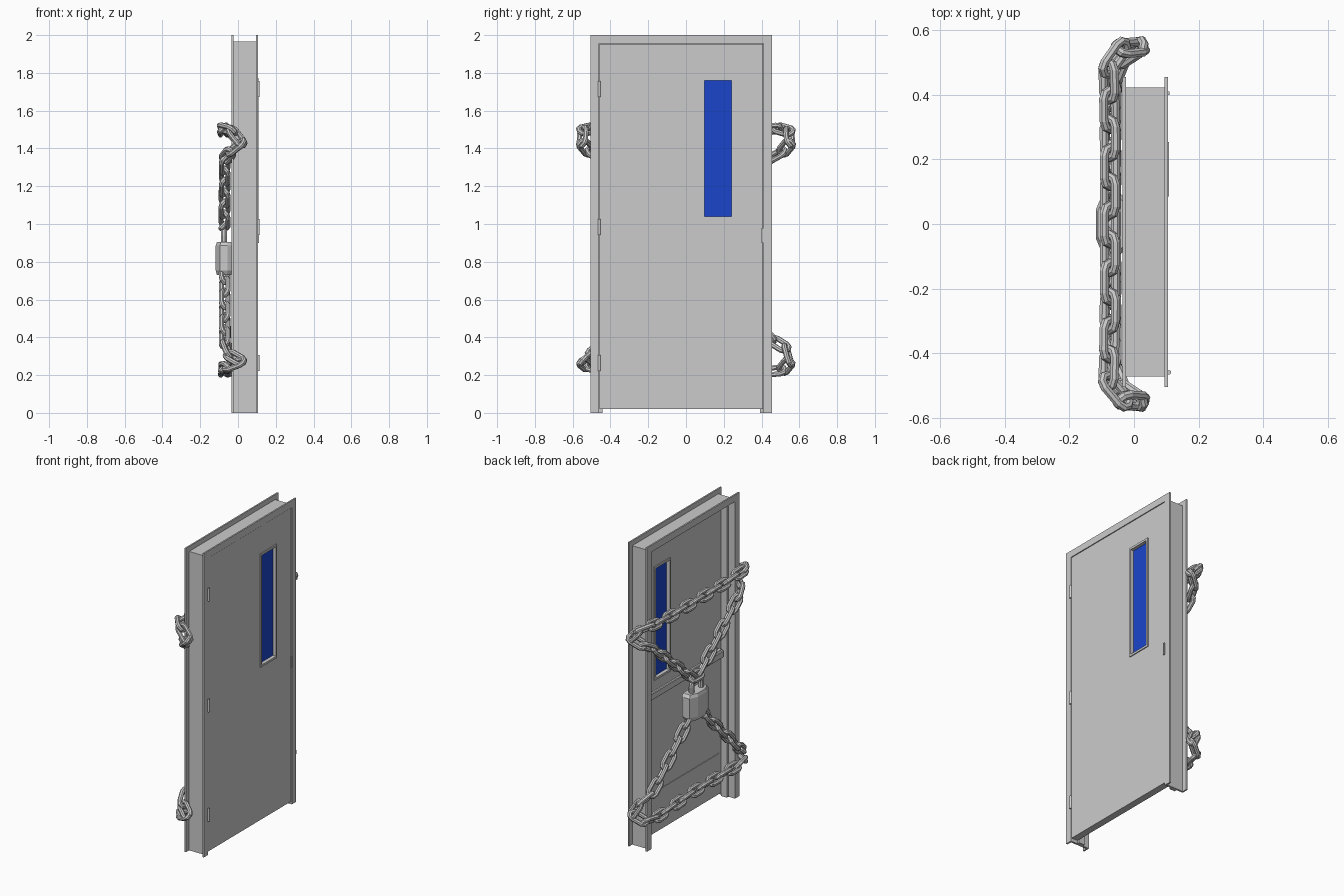
import bpy, bmesh, math
from mathutils import Vector, Matrix

if "Cube" in bpy.data.objects:
    bpy.data.objects.remove(bpy.data.objects["Cube"])

YC, HALF, TOP = -0.025, 0.435, 1.955   # door opening centre, half width, head height


def finish(name, bm, mat=None):
    bmesh.ops.recalc_face_normals(bm, faces=bm.faces)
    me = bpy.data.meshes.new(name)
    bm.to_mesh(me)
    bm.free()
    ob = bpy.data.objects.new(name, me)
    bpy.context.collection.objects.link(ob)
    if mat:
        me.materials.append(mat)
    return ob


def box(name, x, y, z, mat=None, bevel=0):
    bm = bmesh.new()
    size = [b - a for a, b in (x, y, z)]
    mid = [(a + b) / 2 for a, b in (x, y, z)]
    bmesh.ops.create_cube(bm, size=1, matrix=Matrix.Translation(mid) @ Matrix.Diagonal((*size, 1)))
    if bevel:
        bmesh.ops.bevel(bm, geom=bm.edges[:], offset=bevel, segments=1, affect='EDGES')
    return finish(name, bm, mat)


def ring(name, outer, inner, x0, x1):
    """Rectangular plate with a rectangular hole; rects are (y0, y1, z0, z1)."""
    bm = bmesh.new()
    loops = []
    for r, x in ((outer, x0), (outer, x1), (inner, x1), (inner, x0)):
        y0, y1, z0, z1 = r
        loops.append([bm.verts.new((x, y, z)) for y, z in ((y0, z0), (y1, z0), (y1, z1), (y0, z1))])
    for k in range(4):
        a, b = loops[k], loops[(k + 1) % 4]
        for i in range(4):
            j = (i + 1) % 4
            bm.faces.new((a[i], a[j], b[j], b[i]))
    return finish(name, bm)


def cylinder(name, r, loc, depth, sides=12):
    bm = bmesh.new()
    bmesh.ops.create_cone(bm, cap_ends=True, segments=sides, radius1=r, radius2=r, depth=depth,
                          matrix=Matrix.Translation(loc))
    return finish(name, bm)


def tube(bm, pts, planes, r, closed, matrix=Matrix(), sides=8):
    """Sweep a circle along pts lying in the XY plane; planes are the outward normals."""
    rows = []
    for p, n in zip(pts, planes):
        rows.append([bm.verts.new(matrix @ (p + n * r * math.cos(t) + Vector((0, 0, r * math.sin(t)))))
                     for t in (2 * math.pi * (k + 0.5) / sides for k in range(sides))])
    for i in range(len(rows) if closed else len(rows) - 1):
        a, b = rows[i], rows[(i + 1) % len(rows)]
        for k in range(sides):
            m = (k + 1) % sides
            bm.faces.new((a[k], a[m], b[m], b[k]))


# door frame: channel profile (x, distance outside the opening) mitred round jambs and head
profile = [(-.035, .045), (-.035, 0), (.012, 0), (.012, -.017), (.055, -.017), (.055, 0),
           (.105, 0), (.105, .045), (.095, .045), (.095, .0125), (-.025, .0125), (-.025, .045)]
bm = bmesh.new()
rows = []
for x, d in profile:
    w = HALF + d
    rows.append([bm.verts.new(c) for c in ((x, YC - w, 0), (x, YC - w, TOP + d),
                                           (x, YC + w, TOP + d), (x, YC + w, 0))])
for i in range(len(rows)):
    a, b = rows[i], rows[(i + 1) % len(rows)]
    for k in range(3):
        bm.faces.new((a[k], a[k + 1], b[k + 1], b[k]))
bm.faces.new([r[0] for r in rows])
bm.faces.new([r[3] for r in rows])
finish("door_frame", bm)

# door leaf with window opening, trim and glass
blue = bpy.data.materials.new("blue_glass")
blue.diffuse_color = (0.01, 0.06, 0.6, 1)
blue.use_nodes = True
blue.node_tree.nodes["Principled BSDF"].inputs["Base Color"].default_value = blue.diffuse_color
pane = (.097, .242, 1.04, 1.76)
ring("door_leaf", (YC - HALF + .003, YC + HALF - .003, .02, TOP - .003), (.09, .248, 1.033, 1.767), .056, .102)
ring("window_trim", (.085, .254, 1.026, 1.774), pane, .05, .108)
box("window_glass", (.073, .085), (.095, .244), (1.038, 1.762), blue)

# push bar and kick plate on the inner face, latch on the outer edge
box("push_bar", (.02, .04), (-.425, .375), (.93, .975), bevel=.004)
for y in (-.40, .33):
    box("push_bar_mount", (.035, .058), (y - .025, y + .025), (.925, .98))
box("kick_plate", (.052, .057), (-.42, .37), (.03, .29))
box("latch", (.09, .11), (.4, .411), (.9, .98))

# hinges
for z in (.265, .985, 1.715):
    cylinder("hinge", .007, (.108, YC - HALF, z), .085)

# padlock body: octagonal plan with chamfered ends
plan = [(-.03, -.085), (-.03, .085), (-.055, .1), (-.095, .1), (-.118, .045),
        (-.118, -.045), (-.095, -.1), (-.055, -.1)]
bm = bmesh.new()
levels = []
for z, s in ((.73, .86), (.755, 1), (.885, 1), (.905, .86)):
    levels.append([bm.verts.new((-.075 + (x + .075) * s, y * s, z)) for x, y in plan])
for a, b in zip(levels, levels[1:]):
    for i in range(8):
        j = (i + 1) % 8
        bm.faces.new((a[i], a[j], b[j], b[i]))
bm.faces.new(levels[0])
bm.faces.new(levels[-1])
finish("padlock_body", bm)

# padlock shackle
bm = bmesh.new()
pts, nrm = [Vector((.05, -.08, 0))], [Vector((1, 0, 0))]
for k in range(9):
    t = math.pi * k / 8
    n = Vector((math.cos(t), math.sin(t), 0))
    pts.append(n * .05)
    nrm.append(n)
pts.append(Vector((-.05, -.08, 0)))
nrm.append(Vector((-1, 0, 0)))
yz = Matrix(((0, 0, 1, -.075), (1, 0, 0, 0), (0, 1, 0, .94), (0, 0, 0, 1)))
tube(bm, pts, nrm, .017, False, yz)
finish("padlock_shackle", bm)


# chains: links laid along closed paths, alternately rolled by 45 degrees
def chain(name, path, pitch=.092):
    pts = [Vector(p) for p in path]
    segs = [(a, b, (b - a).length) for a, b in zip(pts, pts[1:] + pts[:1])]
    total = sum(s[2] for s in segs)
    count = 2 * round(total / pitch / 2)

    def at(s):
        s %= total
        for a, b, l in segs:
            if s <= l:
                return a.lerp(b, s / l)
            s -= l
        return pts[0]

    link, out = [], []
    for side in (1, -1):
        for k in range(5):
            t = math.pi * (k / 4 - .5)
            n = Vector((math.cos(t), math.sin(t), 0)) * side
            link.append(n * .025 + Vector((side * .035, 0, 0)))
            out.append(n)
    bm = bmesh.new()
    step = total / count
    for i in range(count):
        a, b = at((i - .5) * step), at((i + .5) * step)
        rot = (b - a).to_track_quat('X', 'Z').to_matrix().to_4x4()
        roll = Matrix.Rotation(math.radians(45 if i % 2 else -45), 4, 'X')
        tube(bm, link, out, .0145, True, Matrix.Translation((a + b) / 2) @ rot @ roll)
    finish(name, bm)


chain("upper_chain", [(-.072, 0, .965), (-.07, .46, 1.36), (-.03, .53, 1.39), (.02, .55, 1.43),
                      (-.02, .55, 1.48), (-.08, .53, 1.51), (-.075, .3, 1.49), (-.075, -.3, 1.49),
                      (-.08, -.53, 1.51), (-.02, -.55, 1.49), (.02, -.55, 1.43),
                      (-.03, -.53, 1.39), (-.07, -.46, 1.36)])
chain("lower_chain", [(-.07, 0, .80), (-.07, .45, .39), (-.03, .53, .34), (.02, .55, .28),
                      (-.03, .54, .24), (-.075, .49, .215), (-.07, 0, .24), (-.075, -.5, .24),
                      (-.03, -.54, .25), (.02, -.55, .27), (-.03, -.54, .29), (-.07, -.47, .33)])
